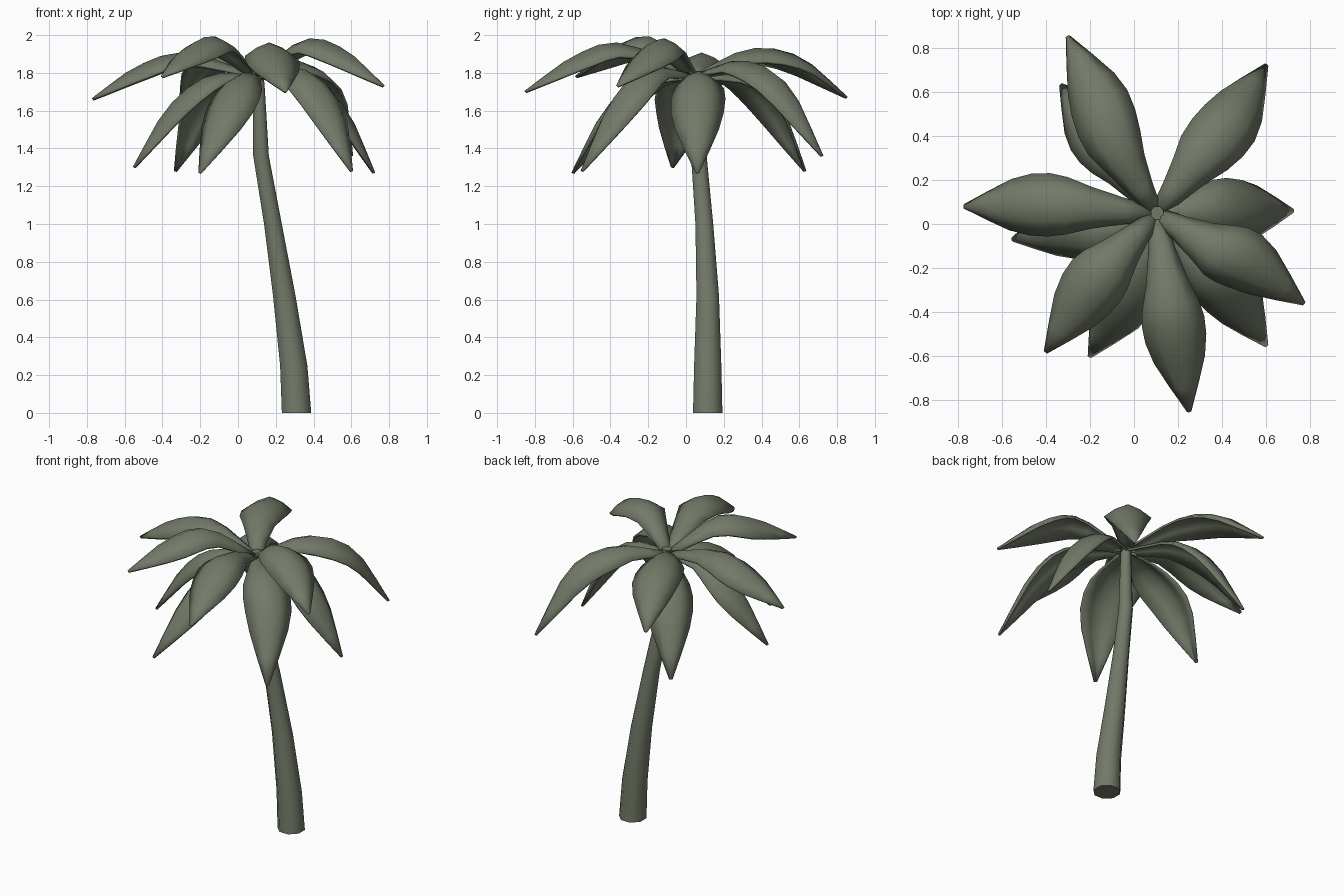
import bpy, bmesh, math
from mathutils import Vector

if "Cube" in bpy.data.objects:
    bpy.data.objects.remove(bpy.data.objects["Cube"])

mat = bpy.data.materials.new("muted grey green")
mat.diffuse_color = (0.17, 0.195, 0.14, 1)
mat.use_nodes = True
mat.node_tree.nodes["Principled BSDF"].inputs["Base Color"].default_value = mat.diffuse_color


def finish(name, bm, angle, thickness=0):
    bmesh.ops.recalc_face_normals(bm, faces=bm.faces)
    me = bpy.data.meshes.new(name)
    bm.to_mesh(me)
    bm.free()
    me.materials.append(mat)
    ob = bpy.data.objects.new(name, me)
    bpy.context.collection.objects.link(ob)
    if thickness:
        m = ob.modifiers.new("thickness", 'SOLIDIFY')
        m.thickness = thickness
        m.offset = 0
    bpy.ops.object.select_all(action='DESELECT')
    ob.select_set(True)
    bpy.context.view_layer.objects.active = ob
    bpy.ops.object.shade_smooth_by_angle(angle=math.radians(angle))
    return ob


def lerp_table(table, t):
    for (a, va), (b, vb) in zip(table, table[1:]):
        if t <= b:
            return va + (vb - va) * (t - a) / (b - a)
    return table[-1][1]


def curve_point(pts, t):
    # Catmull-Rom through the control points
    n = len(pts) - 1
    i = min(int(t * n), n - 1)
    u = t * n - i
    p1, p2 = pts[i], pts[i + 1]
    p0 = pts[i - 1] if i > 0 else p1 * 2 - p2
    p3 = pts[i + 2] if i + 2 <= n else p2 * 2 - p1
    return 0.5 * (2 * p1 + (p2 - p0) * u + (2 * p0 - 5 * p1 + 4 * p2 - p3) * u * u
                  + (3 * p1 - p0 - 3 * p2 + p3) * u ** 3)


# Trunk: tapering eight-sided tube along a leaning path (x, y, z, radius)
path = [(0.31, 0.115, 0, 0.081), (0.295, 0.115, 0.25, 0.075), (0.245, 0.115, 0.62, 0.062),
        (0.185, 0.097, 1.0, 0.049), (0.122, 0.068, 1.36, 0.043),
        (0.11, 0.055, 1.72, 0.033), (0.105, 0.05, 1.81, 0.03)]
SIDES = 8
bm = bmesh.new()
rings = [[bm.verts.new((x + r * math.cos(math.tau * (k + .5) / SIDES) * 1.04,
                        y + r * math.sin(math.tau * (k + .5) / SIDES) * 1.04, z))
          for k in range(SIDES)] for x, y, z, r in path]
for a, b in zip(rings, rings[1:]):
    for k in range(SIDES):
        j = (k + 1) % SIDES
        bm.faces.new((a[k], a[j], b[j], b[k]))
bm.faces.new(rings[0])
bm.faces.new(rings[-1])
finish("trunk", bm, 50)

# Fronds: arched leaves with a ridge, given by two ridge points and the tip
ROOT = Vector((0.1, 0.045, 1.785))
WIDTH = [(0, 0.03), (0.16, 0.065), (0.36, 0.125), (0.55, 0.145), (0.72, 0.125), (0.87, 0.065), (1, 0.006)]
fronds = [
    # upper, spreading fronds
    ((-0.27, 0.08, 1.90), (-0.53, 0.09, 1.83), (-0.77, 0.08, 1.66)),
    ((-0.10, -0.17, 1.98), (-0.25, -0.36, 1.94), (-0.40, -0.58, 1.78)),
    ((0.16, -0.33, 1.95), (0.20, -0.58, 1.89), (0.25, -0.85, 1.70)),
    ((0.35, -0.10, 1.97), (0.56, -0.20, 1.92), (0.77, -0.36, 1.73)),
    ((-0.07, 0.33, 1.92), (-0.18, 0.60, 1.88), (-0.30, 0.85, 1.67)),
    # lower, hanging fronds
    ((0.30, 0.30, 1.86), (0.48, 0.52, 1.74), (0.60, 0.72, 1.36)),
    ((0.36, 0.07, 1.79), (0.57, 0.06, 1.60), (0.72, 0.06, 1.27)),
    ((0.33, -0.20, 1.82), (0.49, -0.37, 1.65), (0.60, -0.55, 1.28)),
    ((0.01, -0.20, 1.78), (-0.08, -0.42, 1.61), (-0.20, -0.60, 1.27)),
    ((-0.15, -0.03, 1.78), (-0.37, -0.03, 1.61), (-0.55, -0.07, 1.30)),
    ((-0.08, 0.30, 1.79), (-0.22, 0.48, 1.63), (-0.33, 0.63, 1.28)),
]
ROWS = 8
# cross-section: (sideways, drop) as fractions of the half width
SECTION = [(-1, 0.55), (-0.5, 0.2), (0, 0), (0.5, 0.2), (1, 0.55)]
for n, ctrl in enumerate(fronds):
    pts = [ROOT] + [Vector(p) for p in ctrl]
    flat = Vector((pts[3].x - ROOT.x, pts[3].y - ROOT.y, 0)).normalized()
    side = flat.cross(Vector((0, 0, 1)))
    bm = bmesh.new()
    rows = []
    for i in range(ROWS + 1):
        t = i / ROWS
        p = curve_point(pts, t)
        tan = curve_point(pts, min(t + .02, 1)) - curve_point(pts, max(t - .02, 0))
        up = side.cross(tan.normalized()).normalized()
        w = lerp_table(WIDTH, t)
        rows.append([bm.verts.new(p + side * (s * w) - up * (d * w)) for s, d in SECTION])
    for a, b in zip(rows, rows[1:]):
        for k in range(len(SECTION) - 1):
            bm.faces.new((a[k], a[k + 1], b[k + 1], b[k]))
    finish(f"frond_{n + 1}", bm, 45, 0.014)
